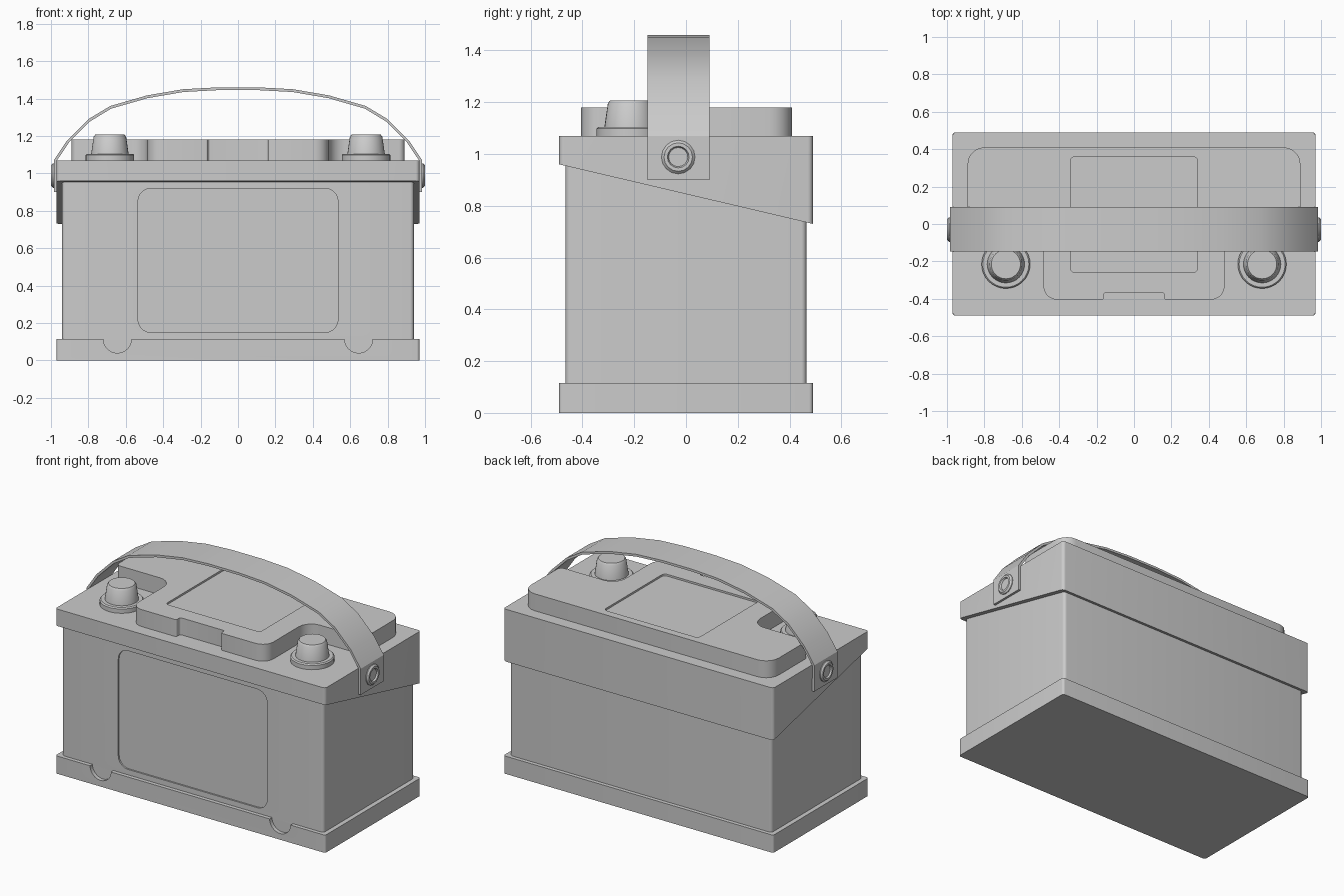
import bpy, bmesh
from math import sin, cos, pi, radians
from mathutils import Vector

if "Cube" in bpy.data.objects:
    bpy.data.objects.remove(bpy.data.objects["Cube"])


def finish(name, bm):
    bmesh.ops.recalc_face_normals(bm, faces=bm.faces)
    mesh = bpy.data.meshes.new(name)
    bm.to_mesh(mesh)
    bm.free()
    ob = bpy.data.objects.new(name, mesh)
    bpy.context.collection.objects.link(ob)
    return ob


def smooth(ob):
    bpy.ops.object.select_all(action='DESELECT')
    ob.select_set(True)
    bpy.context.view_layer.objects.active = ob
    bpy.ops.object.shade_smooth_by_angle(angle=radians(33))


def rounded(corners, seg=5):
    # Outline with filleted right-angle corners given as (u, v, radius)
    out, n = [], len(corners)
    for i, (u, v, r) in enumerate(corners):
        p = Vector((u, v))
        if r == 0:
            out.append(p)
            continue
        d1 = (Vector(corners[i - 1][:2]) - p).normalized()
        d2 = (Vector(corners[(i + 1) % n][:2]) - p).normalized()
        for k in range(seg + 1):
            a = pi / 2 * k / seg
            out.append(p + (d1 + d2) * r - (d2 * cos(a) + d1 * sin(a)) * r)
    return out


def rect(u0, u1, v0, v1, r):
    return rounded([(u0, v0, r), (u1, v0, r), (u1, v1, r), (u0, v1, r)])


def prism(name, outline, lo, hi, axis='Z'):
    place = {'Z': lambda u, v, w: (u, v, w), 'Y': lambda u, v, w: (u, w, v)}[axis]
    bm = bmesh.new()
    a = [bm.verts.new(place(u, v, lo)) for u, v in outline]
    b = [bm.verts.new(place(u, v, hi)) for u, v in outline]
    n = len(a)
    bm.faces.new(a)
    bm.faces.new(b)
    for i in range(n):
        bm.faces.new((a[i], a[(i + 1) % n], b[(i + 1) % n], b[i]))
    return finish(name, bm)


def lathe(name, profile, seg, place):
    # Revolve (radius, height) profile, closing both ends
    bm = bmesh.new()
    rings = [[bm.verts.new(place(r * cos(2 * pi * k / seg), r * sin(2 * pi * k / seg), h))
              for k in range(seg)] for r, h in profile]
    bm.faces.new(rings[0])
    bm.faces.new(rings[-1])
    for a, b in zip(rings, rings[1:]):
        for k in range(seg):
            j = (k + 1) % seg
            bm.faces.new((a[k], a[j], b[j], b[k]))
    ob = finish(name, bm)
    smooth(ob)
    return ob


def cut(ob, cutter):
    cutter.hide_render = True
    mod = ob.modifiers.new("cut", 'BOOLEAN')
    mod.operation, mod.solver, mod.object = 'DIFFERENCE', 'EXACT', cutter
    bpy.context.view_layer.objects.active = ob
    bpy.ops.object.modifier_apply(modifier=mod.name)
    bpy.data.objects.remove(cutter)


# Case with recessed front label panel
case = prism("case", rect(-.94, .94, -.465, .465, .02), .11, 1.0)
cut(case, prism("label_cutter", rect(-.535, .535, .15, .92, .07), -.6, -.455, 'Y'))
smooth(case)

# Foot rim with two half-round notches on the front
base = prism("base_rim", rect(-.97, .97, -.49, .49, .015), 0, .115)
for s in (-1, 1):
    disc = [(s * .645 + .075 * cos(2 * pi * k / 32), .115 + .075 * sin(2 * pi * k / 32))
            for k in range(32)]
    cut(base, prism("notch_cutter", disc, -.6, -.465, 'Y'))
smooth(base)

# Lid with a lower edge that slopes down towards the back
lid = prism("lid", rect(-.97, .97, -.49, .49, .02), 0, 1.07)
for v in lid.data.vertices:
    if v.co.z < .5:
        v.co.z = .96 - .23 * (v.co.y + .49) / .98
smooth(lid)

# Raised top cover: terminal pockets, front notch and recessed panel
half = [(.16, -.365, .012), (.16, -.405, .012), (.485, -.405, .075),
        (.485, .02, .09), (.89, .02, .03), (.89, .41, .09)]
cover = prism("top_cover", rounded(half + [(-x, y, r) for x, y, r in reversed(half)]), 1.06, 1.18)
cut(cover, prism("panel_cutter", rect(-.34, .34, -.26, .36, .025), 1.168, 1.3))
smooth(cover)

# Terminals and handle rivets, mirrored left and right
for s, side in ((-1, "left"), (1, "right")):
    lathe(side + "_terminal",
          [(.13, 1.06), (.13, 1.098), (.123, 1.105), (.1, 1.105), (.087, 1.195), (.078, 1.207)],
          32, lambda u, v, h: (s * .685 + u, -.215 + v, h))
    lathe(side + "_rivet",
          [(.065, .965), (.065, .99), (.055, 1.0), (.042, 1.0), (.037, .99)],
          16, lambda u, v, h: (s * h, -.03 + u, .988 + v))

# Carrying strap swept over the top
right = [(.985, .9), (.985, 1.07), (.914, 1.176), (.8, 1.29), (.684, 1.36),
         (.487, 1.417), (.294, 1.45), (.11, 1.46)]
path = [Vector(p) for p in right + [(-x, z) for x, z in reversed(right)]]
inner = []
for i, p in enumerate(path):
    d1 = (p - path[max(i - 1, 0)]).normalized()
    d2 = (path[min(i + 1, len(path) - 1)] - p).normalized()
    t = (d1 + d2).normalized()
    inner.append(p + Vector((-t.y, t.x)) * .015)
bm = bmesh.new()
rings = []
for o, q in zip(path, inner):
    rings.append([bm.verts.new((c.x, y, c.y)) for c, y in
                  ((o, -.148), (o, .09), (q, .09), (q, -.148))])
for a, b in zip(rings, rings[1:]):
    for k in range(4):
        bm.faces.new((a[k], a[(k + 1) % 4], b[(k + 1) % 4], b[k]))
bm.faces.new(rings[0])
bm.faces.new(rings[-1])
smooth(finish("carry_strap", bm))
